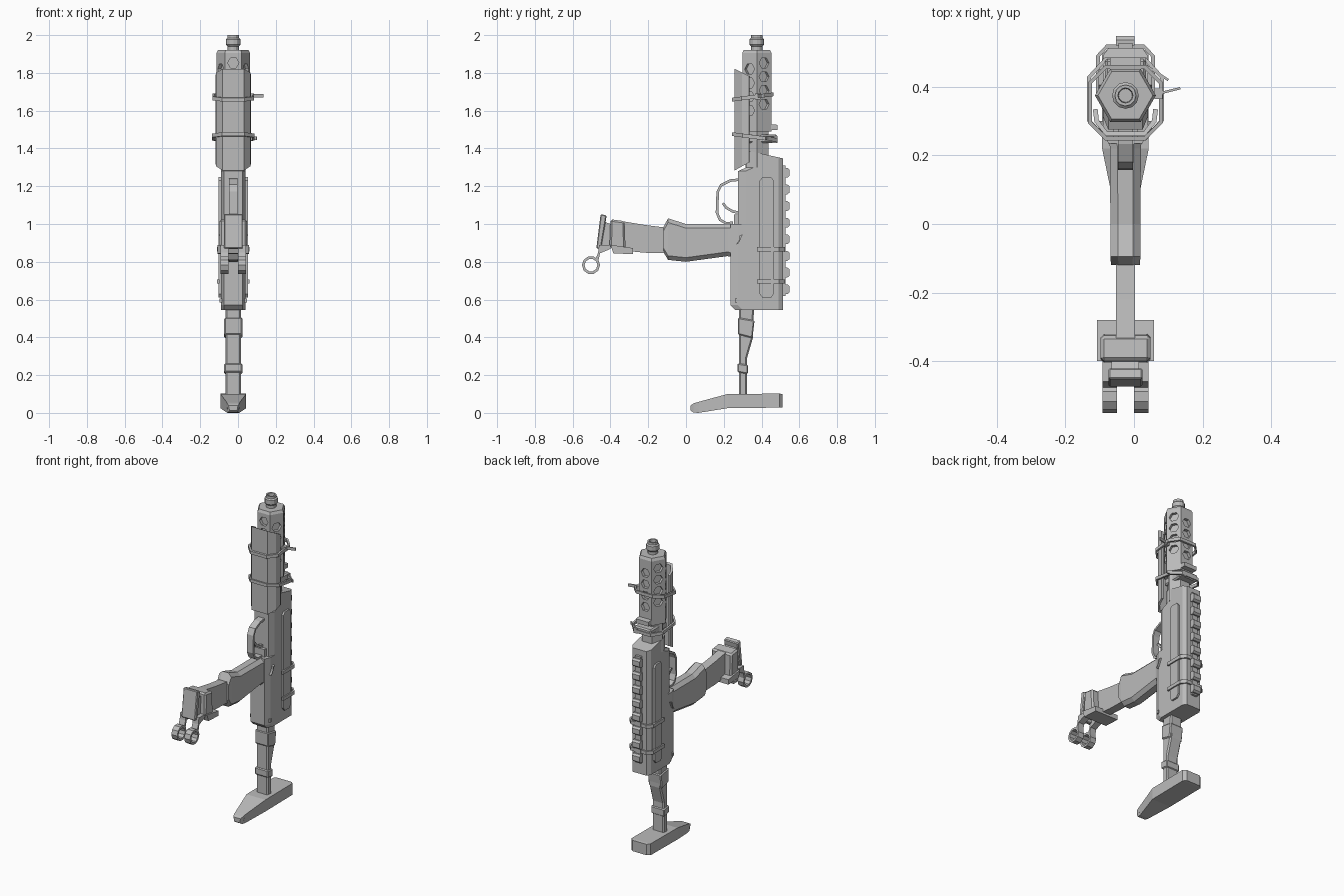
import bpy, bmesh, math
from mathutils import Vector

if "Cube" in bpy.data.objects:
    bpy.data.objects.remove(bpy.data.objects["Cube"])

CX = -0.025                     # centre plane of the whole model
BY = 0.375                      # barrel axis in y
mat = bpy.data.materials.new("plain_grey")
mat.diffuse_color = (0.5, 0.5, 0.5, 1)
mat.use_nodes = True
mat.node_tree.nodes["Principled BSDF"].inputs["Base Color"].default_value = mat.diffuse_color


def finish(name, bm):
    bmesh.ops.recalc_face_normals(bm, faces=bm.faces)
    me = bpy.data.meshes.new(name)
    bm.to_mesh(me)
    bm.free()
    me.materials.append(mat)
    ob = bpy.data.objects.new(name, me)
    ob.location.x = CX
    bpy.context.collection.objects.link(ob)
    return ob


def add_loft(bm, secs, caps=True):
    rows = [[bm.verts.new(p) for p in s] for s in secs]
    n = len(rows[0])
    for a, b in zip(rows, rows[1:]):
        for i in range(n):
            j = (i + 1) % n
            bm.faces.new((a[i], a[j], b[j], b[i]))
    if caps:
        bm.faces.new(rows[0])
        bm.faces.new(rows[-1])


def loft(name, secs):
    bm = bmesh.new()
    add_loft(bm, secs)
    return finish(name, bm)


def prism(name, pts, x0, x1, bevel=0):
    """Side profile (y, z) extruded across x."""
    ob = loft(name, [[(x, y, z) for y, z in pts] for x in (x0, x1)])
    if bevel:
        m = ob.modifiers.new("bevel", 'BEVEL')
        m.width, m.segments, m.limit_method = bevel, 1, 'ANGLE'
        m.angle_limit = math.radians(50)
    return ob


def box(name, x0, x1, y0, y1, z0, z1, bevel=0):
    return prism(name, [(y0, z0), (y1, z0), (y1, z1), (y0, z1)], x0, x1, bevel)


def ribbon(name, path, t, lo, hi, place, closed=False):
    """Strip of thickness t along a 2D path, spanning lo..hi in depth."""
    n = len(path)
    P = [Vector(p) for p in path]
    secs = []
    for i, p in enumerate(P):
        a = P[(i - 1) % n] if closed or i else p
        b = P[(i + 1) % n] if closed or i < n - 1 else p
        d = (b - a).normalized()
        nrm = Vector((-d.y, d.x)) * t / 2
        q, r = p + nrm, p - nrm
        secs.append([place(q.x, q.y, lo), place(r.x, r.y, lo),
                     place(r.x, r.y, hi), place(q.x, q.y, hi)])
    bm = bmesh.new()
    add_loft(bm, secs + ([secs[0]] if closed else []), not closed)
    bmesh.ops.remove_doubles(bm, verts=bm.verts, dist=1e-5)
    return finish(name, bm)


def side(u, v, w):
    return (w, u, v)


def ngon(n, r, z, phase=0, cy=BY):
    return [(r * math.cos(phase + i * math.tau / n),
             cy + r * math.sin(phase + i * math.tau / n), z) for i in range(n)]


def oval(hx, y0, y1, c=0.55):
    cy, hy = (y0 + y1) / 2, (y1 - y0) / 2
    return [(sx * hx * a, cy + sy * hy * b) for sx, sy, a, b in
            ((1, -1, 1, c), (1, 1, 1, c), (1, 1, c, 1), (-1, 1, c, 1),
             (-1, 1, 1, c), (-1, -1, 1, c), (-1, -1, c, 1), (1, -1, c, 1))]


# Receiver, with chamfered front and back corners and a sloping top
def rsec(z, yf, slope=0):
    half = [(0.05, yf), (0.066, yf + 0.04), (0.066, 0.49), (0.05, 0.513)]
    pts = half + [(-x, y) for x, y in reversed(half)]
    return [(x, y, z - slope * (y - 0.32)) for x, y in pts]


loft("receiver", [rsec(0.545, 0.26), rsec(0.57, 0.235), rsec(1.0, 0.235), rsec(1.0, 0.275),
                  rsec(1.28, 0.275), rsec(1.30, 0.32), rsec(1.39, 0.32, 0.22)])

# Side panels, lever and pins on both sides
for s, tag in ((1, "right"), (-1, "left")):
    prism("side_panel_" + tag, [(0.405, 0.61), (0.45, 0.61), (0.465, 0.63), (0.465, 1.23),
          (0.45, 1.248), (0.405, 1.248), (0.39, 1.23), (0.39, 0.63)], s * 0.06, s * 0.078)
    prism("lever_" + tag, [(0.265, 0.89), (0.28, 0.90), (0.30, 0.945), (0.285, 0.94),
          (0.28, 0.915)], s * 0.05, s * 0.078)
    box("pin_" + tag, s * 0.05, s * 0.072, 0.26, 0.275, 0.585, 0.605)

# Bands round the back of the receiver
for i, z in enumerate((0.685, 0.855)):
    ribbon("receiver_band_%d" % i, [(0.08, 0.375), (0.08, 0.49), (0.055, 0.517), (-0.055, 0.517),
           (-0.08, 0.49), (-0.08, 0.375)], 0.012, z, z + 0.022, lambda u, v, w: (u, v, w))

# Toothed rail
box("rail_base", -0.02, 0.02, 0.505, 0.528, 0.62, 1.31)
for i in range(8):
    z = 0.655 + i * 0.088
    prism("rail_tooth_%d" % i, [(0.52, z - 0.026), (0.537, z - 0.026), (0.549, z - 0.016),
          (0.549, z + 0.016), (0.537, z + 0.026), (0.52, z + 0.026)], -0.027, 0.027)

# Trigger and guard
ribbon("trigger_guard", [(0.285, 1.235), (0.235, 1.23), (0.185, 1.205), (0.168, 1.17),
       (0.164, 1.06), (0.18, 1.022), (0.21, 1.005), (0.25, 1.005)], 0.014, -0.022, 0.022, side)
ribbon("trigger", [(0.29, 1.06), (0.25, 1.065), (0.215, 1.085), (0.195, 1.11)],
       0.014, -0.01, 0.01, side)
box("guard_mount", -0.035, 0.035, 0.255, 0.29, 1.0, 1.05)

# Perforated hexagonal barrel shroud
shroud = loft("barrel_shroud", [ngon(6, 0.089, 1.49), ngon(6, 0.089, 1.905), ngon(6, 0.08, 1.922)])
bm = bmesh.new()
for k in range(6):
    ang = math.radians(30 + 60 * k)
    out = Vector((math.cos(ang), math.sin(ang), 0))
    tan = Vector((-out.y, out.x, 0))
    for j in range(4):
        z = (1.853 if k in (0, 2, 4) else 1.82) - j * 0.073
        c = Vector((0, BY, z))
        add_loft(bm, [[c + out * d + 0.03 * (tan * math.sin(a) + Vector((0, 0, math.cos(a))))
                       for a in (i * math.tau / 6 + math.pi / 6 for i in range(6))]
                      for d in (0.058, 0.1)])
cutter = finish("hole_cutter", bm)
cutter.hide_render = True
mod = shroud.modifiers.new("holes", 'BOOLEAN')
mod.operation, mod.object = 'DIFFERENCE', cutter
bpy.context.view_layer.update()
dg = bpy.context.evaluated_depsgraph_get()
shroud_mesh = bpy.data.meshes.new_from_object(shroud.evaluated_get(dg))
shroud.modifiers.clear()
shroud.data = shroud_mesh
bpy.data.objects.remove(cutter)

# Collar, neck and sight block
loft("barrel_neck", [ngon(6, 0.07, 1.3), ngon(6, 0.07, 1.5)])
box("barrel_collar", -0.06, 0.06, 0.315, 0.482, 1.43, 1.475, 0.008)
prism("sight_block", [(0.40, 1.498), (0.485, 1.498), (0.485, 1.525), (0.45, 1.528),
      (0.435, 1.555), (0.40, 1.555)], -0.045, 0.045)

# Muzzle with a bored tip
loft("muzzle", [ngon(12, r, z) for r, z in ((0.03, 1.91), (0.03, 1.94), (0.039, 1.95),
     (0.039, 1.978), (0.031, 1.985), (0.031, 2.0), (0.022, 2.0), (0.02, 1.96))])

# Handguard shell with sloping ends
ribbon("handguard", [(-0.088, 0.335), (-0.084, 0.30), (-0.055, 0.263), (0.055, 0.263),
       (0.084, 0.30), (0.088, 0.335)], 0.014, 0, 1,
       lambda u, v, w: (u, v, (1.82 - 0.5 * (v - 0.26)) if w else (1.285 + 0.55 * (v - 0.26))))

# Tie straps and their loose tails
ribbon("tie_upper", oval(0.104, 0.25, 0.458), 0.012, 0, 0.02,
       lambda u, v, w: (u, v, 1.662 + 0.13 * (v - 0.35) + w), True)
ribbon("tie_lower", oval(0.106, 0.25, 0.48), 0.012, 0, 0.02,
       lambda u, v, w: (u, v, 1.452 - 0.13 * (v - 0.35) + w), True)
ribbon("tie_tail_upper", [(0.095, 0.38), (0.16, 0.396)], 0.007, 1.67, 1.688, lambda u, v, w: (u, v, w))
ribbon("tie_tail_lower", [(0.05, 0.468), (0.125, 0.42)], 0.007, 1.445, 1.463, lambda u, v, w: (u, v, w))
box("tie_head_upper", 0.085, 0.108, 0.365, 0.395, 1.66, 1.69)
box("tie_head_lower", 0.035, 0.06, 0.455, 0.485, 1.43, 1.465)


# Grip, octagonal in section
def gsec(y, z0, z1, hx):
    c = 0.022
    q = [(hx - c, z0), (hx, z0 + c), (hx, z1 - c), (hx - c, z1)]
    return [(x, y, z) for x, z in q + [(-x, z) for x, z in reversed(q)]]


loft("grip", [gsec(0.27, 0.82, 1.0, 0.05), gsec(0.22, 0.83, 1.0, 0.045), gsec(0.0, 0.80, 1.0, 0.044),
              gsec(-0.095, 0.81, 1.03, 0.044), gsec(-0.119, 0.85, 0.985, 0.042)])

# Magazine, floor block, wide tab and end plate
prism("magazine", [(-0.10, 0.845), (-0.10, 0.98), (-0.22, 0.995), (-0.34, 1.015),
      (-0.34, 0.86), (-0.22, 0.848)], -0.028, 0.028)
prism("magazine_block", [(-0.32, 0.865), (-0.325, 1.015), (-0.40, 1.025), (-0.405, 0.875)],
      -0.073, 0.073, 0.01)
prism("magazine_tab", [(-0.28, 0.84), (-0.28, 0.872), (-0.40, 0.89), (-0.385, 0.845)], -0.083, 0.083)
prism("magazine_neck", [(-0.39, 0.885), (-0.40, 1.0), (-0.44, 1.015), (-0.45, 0.89)], -0.04, 0.04)
prism("end_plate", [(-0.475, 0.87), (-0.45, 0.868), (-0.42, 1.045), (-0.452, 1.053)], -0.05, 0.05, 0.005)

# Pair of rings on arms under the end plate
for s, tag in ((1, "right"), (-1, "left")):
    a, b = s * 0.025, s * 0.067
    ribbon("ring_" + tag, [(-0.503 + 0.041 * math.cos(i * math.tau / 10),
           0.782 + 0.041 * math.sin(i * math.tau / 10)) for i in range(10)], 0.014, a, b, side, True)
    prism("ring_arm_" + tag, [(-0.478, 0.815), (-0.465, 0.80), (-0.455, 0.845), (-0.40, 0.868),
          (-0.40, 0.89), (-0.46, 0.89), (-0.465, 0.85)], a, b)

# Stock post with wrappings
prism("stock_post", [(0.28, 0.56), (0.36, 0.56), (0.355, 0.40), (0.323, 0.29), (0.323, 0.09),
      (0.28, 0.09), (0.28, 0.29)], -0.042, 0.042, 0.008)
prism("upper_wrap", [(0.275, 0.415), (0.352, 0.395), (0.363, 0.49), (0.275, 0.505)], -0.048, 0.048, 0.006)
prism("lower_wrap", [(0.273, 0.215), (0.328, 0.205), (0.328, 0.255), (0.273, 0.263)], -0.048, 0.048, 0.006)


# Butt plate, narrowing to its toe
def bsec(y, z0, z1, lo, hi):
    return [(-lo, y, z0), (lo, y, z0), (hi, y, z1), (-hi, y, z1)]


loft("butt_plate", [bsec(0.025, 0.012, 0.04, 0.02, 0.025), bsec(0.04, 0.002, 0.05, 0.028, 0.032),
                    bsec(0.065, 0.0, 0.058, 0.032, 0.036), bsec(0.22, 0.025, 0.10, 0.068, 0.068),
                    bsec(0.495, 0.028, 0.102, 0.068, 0.068), bsec(0.512, 0.03, 0.10, 0.05, 0.05)])
box("butt_toe_pin", -0.034, 0.034, 0.05, 0.065, 0.022, 0.036)
